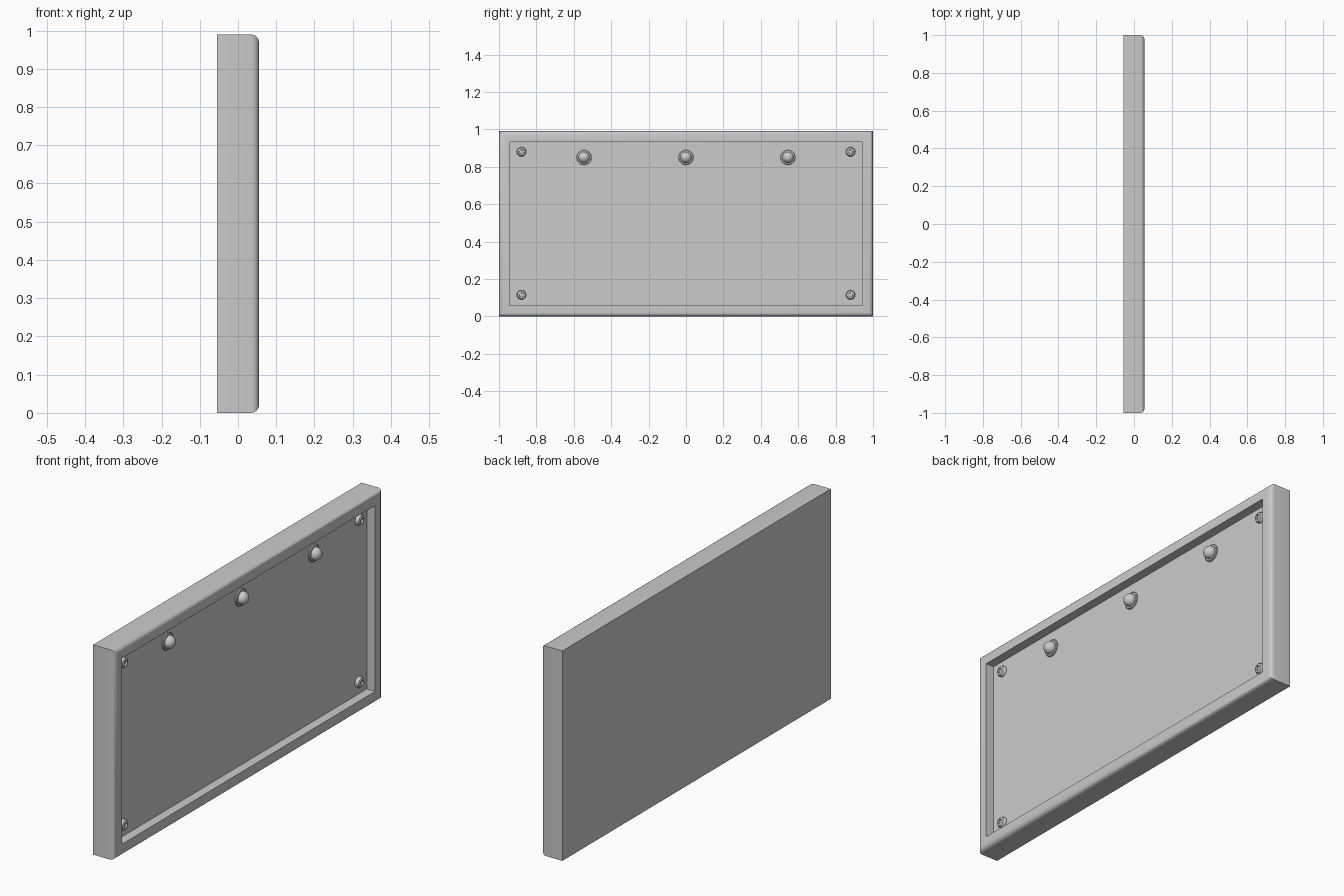
import bpy, math

if "Cube" in bpy.data.objects:
    bpy.data.objects.remove(bpy.data.objects["Cube"])

HALF_W, HEIGHT = 1.0, 0.99
FRONT, BACK, FLOOR = 0.055, -0.055, 0.012


def make_object(name, verts, faces, angle=30):
    mesh = bpy.data.meshes.new(name)
    mesh.from_pydata(verts, [], faces)
    mesh.update()
    obj = bpy.data.objects.new(name, mesh)
    bpy.context.collection.objects.link(obj)
    bpy.ops.object.select_all(action='DESELECT')
    obj.select_set(True)
    bpy.context.view_layer.objects.active = obj
    bpy.ops.object.shade_smooth_by_angle(angle=math.radians(angle))
    return obj


def loft(name, rings, angle=30):
    """Join equal-sized closed rings in order and cap both ends."""
    n = len(rings[0])
    verts = [v for ring in rings for v in ring]
    faces = [tuple(reversed(range(n)))]
    for r in range(len(rings) - 1):
        for i in range(n):
            j = (i + 1) % n
            faces.append((r * n + i, r * n + j, (r + 1) * n + j, (r + 1) * n + i))
    faces.append(tuple(range((len(rings) - 1) * n, len(rings) * n)))
    return make_object(name, verts, faces, angle)


def rect(x, inset):
    y, lo, hi = HALF_W - inset, inset, HEIGHT - inset
    return [(x, -y, lo), (x, y, lo), (x, y, hi), (x, -y, hi)]


def lathe(name, profile, y, z, sides=24, angle=30):
    """Turn (x, radius) pairs around an axis parallel to x."""
    rings = [[(x, y + r * math.cos(2 * math.pi * i / sides),
               z + r * math.sin(2 * math.pi * i / sides))
              for i in range(sides)] for x, r in profile]
    return loft(name, rings, angle)


# Panel: flat back, rounded front rim, recessed field
R = 0.021
rim = [(FRONT - R + R * math.sin(a), R - R * math.cos(a))
       for a in [math.pi / 2 * k / 4 for k in range(5)]]
profile = [(BACK, 0)] + rim + [(FRONT, 0.057), (FLOOR, 0.057)]
loft("framed_panel", [rect(x, d) for x, d in profile])

# Corner screws with a small socket
for y in (-0.88, 0.88):
    for z in (0.115, 0.88):
        lathe("corner_screw",
              [(FLOOR - 0.005, 0.025), (FLOOR + 0.009, 0.025),
               (FLOOR + 0.016, 0.021), (FLOOR + 0.019, 0.012),
               (FLOOR + 0.011, 0.011)], y, z)

# Row of round studs on washers
for y in (-0.545, 0, 0.545):
    lathe("stud_washer",
          [(FLOOR - 0.005, 0.04), (FLOOR + 0.005, 0.04),
           (FLOOR + 0.008, 0.037)], y, 0.85)
    dome = [(FLOOR + 0.011 + 0.029 * math.sin(a), 0.03 * math.cos(a))
            for a in [math.pi / 2 * k / 8.2 for k in range(9)]]
    lathe("stud_dome", [(FLOOR, 0.03)] + dome, y, 0.85)
